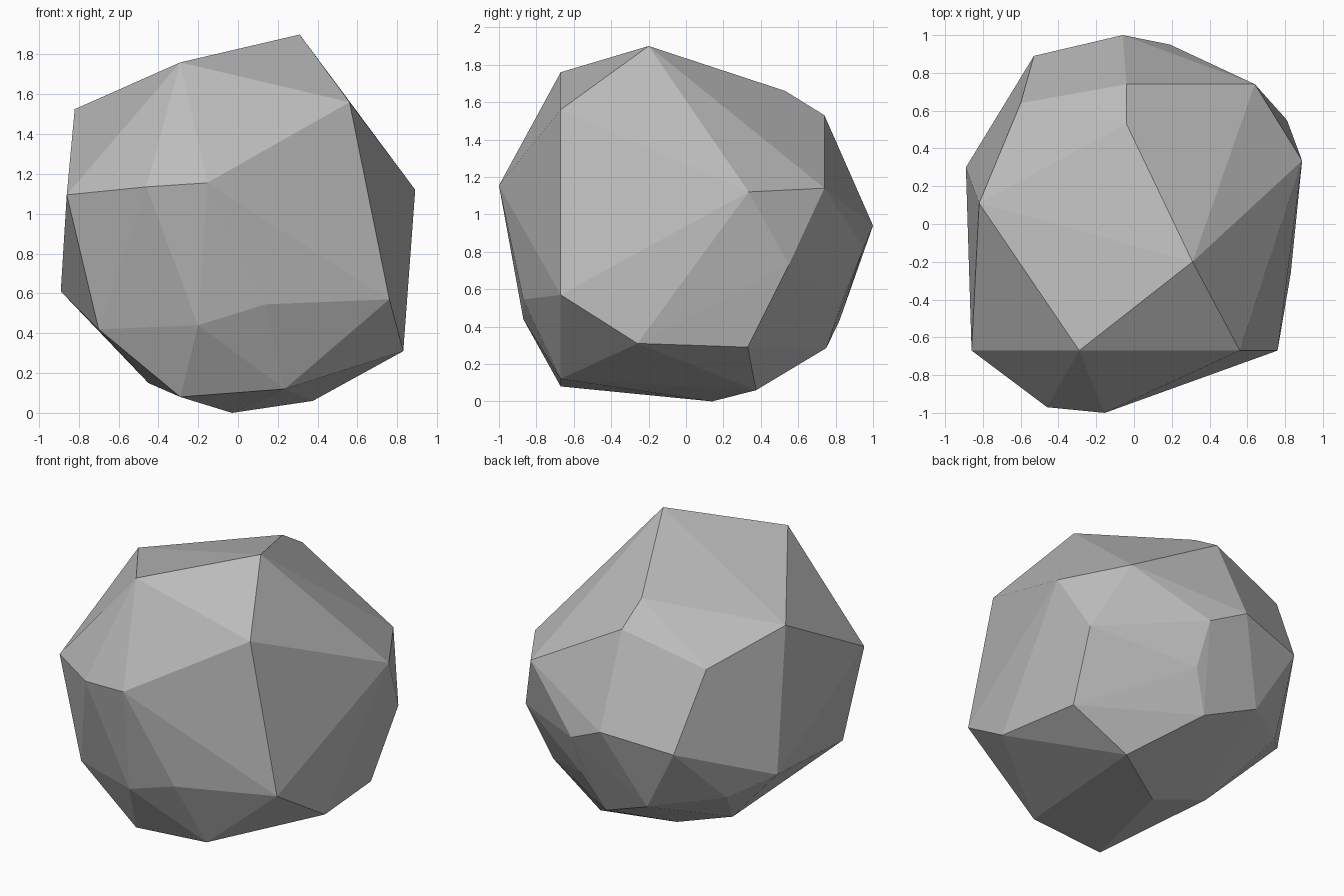
import bpy
import bmesh

cube = bpy.data.objects.get("Cube")
if cube:
    bpy.data.objects.remove(cube, do_unlink=True)

# Plain stone colour
stone = bpy.data.materials.new("stone_grey")
stone.use_nodes = True
colour = (0.5, 0.5, 0.5, 1)
stone.diffuse_color = colour
for node in stone.node_tree.nodes:
    if node.type == "BSDF_PRINCIPLED":
        node.inputs["Base Color"].default_value = colour

# Corner points of the boulder, grouped by the region they shape
crown = [(.31, -.2, 1.9), (-.29, -.67, 1.76), (.56, -.67, 1.56),
         (-.82, .11, 1.525), (-.04, .53, 1.66), (-.04, .74, 1.53)]
front_bulge = [(-.155, -1, 1.155), (-.46, -.97, 1.135), (.105, -.87, 1.04),
               (-.2, -.87, .44), (.135, -.87, .545)]
front_rim = [(-.86, -.67, 1.095), (-.7, -.67, .42), (-.29, -.67, .08),
             (.235, -.67, .12), (.76, -.67, .57)]
sides = [(.89, .335, 1.12), (.83, -.26, .31), (.76, .33, .29),
         (.81, .55, .73), (-.89, .3, .61), (-.675, .53, .485)]
back = [(.64, .74, 1.14), (-.06, 1, .94), (.19, .95, .82),
        (-.53, .89, .87), (-.6, .64, 1.37), (.2, .835, .54),
        (-.285, .82, .43), (.07, .75, .285)]
underside = [(-.03, .14, 0), (.375, .375, .06), (-.45, .145, .15)]


def make_hull(name, points, material):
    """Wrap the points in a faceted convex skin, merging coplanar triangles."""
    bm = bmesh.new()
    for point in points:
        bm.verts.new(point)
    result = bmesh.ops.convex_hull(bm, input=bm.verts[:])
    loose = set(result["geom_interior"]) | set(result["geom_unused"])
    spare = [v for v in loose if isinstance(v, bmesh.types.BMVert)]
    bmesh.ops.delete(bm, geom=spare, context="VERTS")
    bmesh.ops.dissolve_limit(bm, angle_limit=0.02,
                             verts=bm.verts[:], edges=bm.edges[:])
    bmesh.ops.recalc_face_normals(bm, faces=bm.faces[:])
    mesh = bpy.data.meshes.new(name)
    bm.to_mesh(mesh)
    bm.free()
    mesh.materials.append(material)
    obj = bpy.data.objects.new(name, mesh)
    bpy.context.collection.objects.link(obj)
    return obj


# Faceted boulder
make_hull("boulder", crown + front_bulge + front_rim + sides + back + underside, stone)
